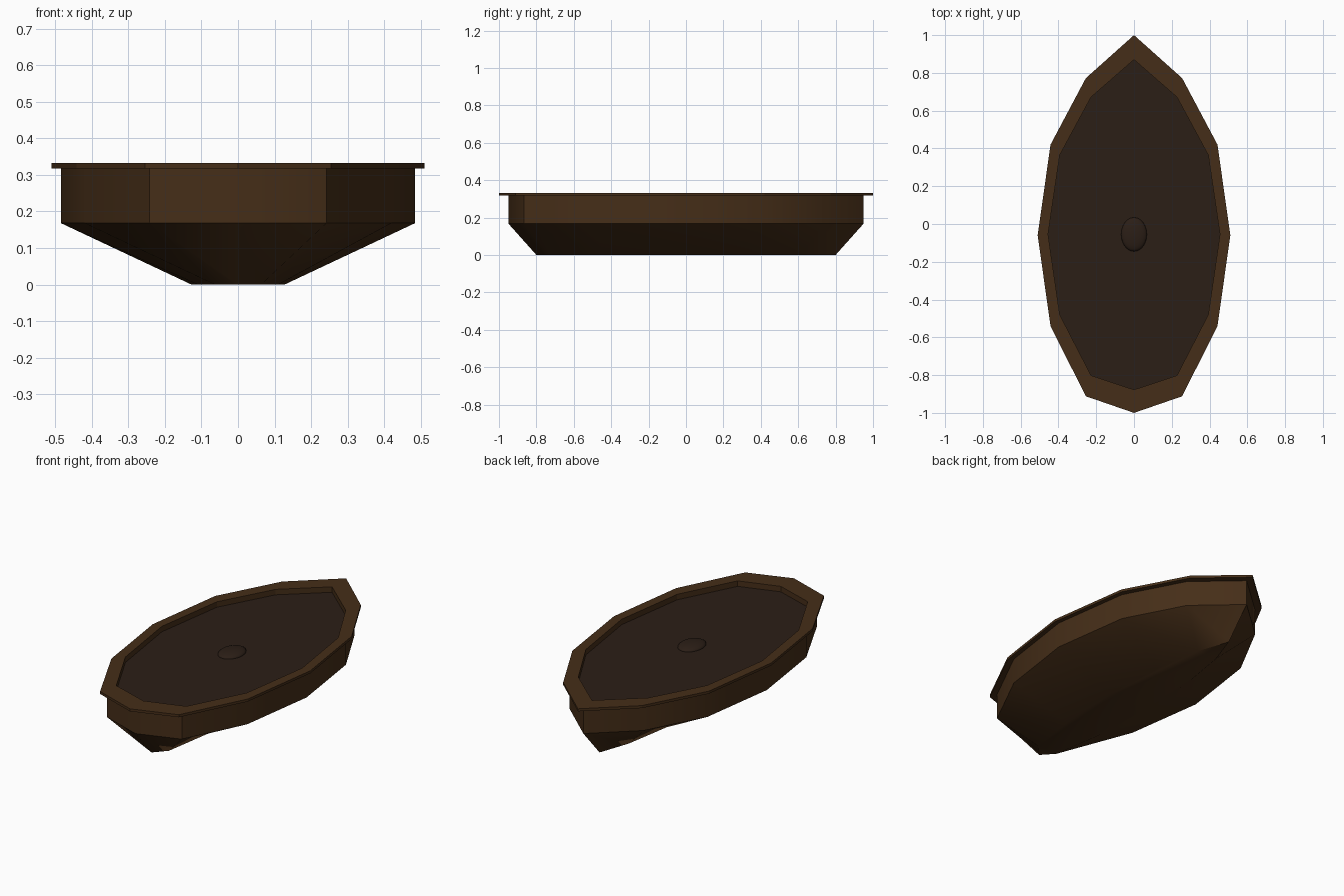
import bpy, bmesh, math

if "Cube" in bpy.data.objects:
    bpy.data.objects.remove(bpy.data.objects["Cube"])

# half outlines (x, y) from bow to stern, mirrored into 12-sided rings
OUTER = [(0, 1.0), (0.255, 0.772), (0.442, 0.42), (0.51, -0.06),
         (0.442, -0.54), (0.255, -0.912), (0, -1.0)]
INNER = [(0, 0.87), (0.227, 0.672), (0.393, 0.365), (0.455, -0.055),
         (0.393, -0.48), (0.227, -0.802), (0, -0.877)]


def ring(half, z, sx=1.0, sy=1.0):
    pts = half + [(-x, y) for x, y in half[-2:0:-1]]
    return [(x * sx, y * sy, z) for x, y in pts]


def material(name, rgb):
    m = bpy.data.materials.new(name)
    m.diffuse_color = (*rgb, 1)
    m.use_nodes = True
    m.node_tree.nodes["Principled BSDF"].inputs["Base Color"].default_value = m.diffuse_color
    return m


def loft(name, rings, mat, close=False, cap_first=False, cap_last=False):
    bm = bmesh.new()
    loops = [[bm.verts.new(p) for p in r] for r in rings]
    pairs = list(zip(loops, loops[1:]))
    if close:
        pairs.append((loops[-1], loops[0]))
    for a, b in pairs:
        n = len(a)
        for i in range(n):
            j = (i + 1) % n
            bm.faces.new((a[i], a[j], b[j], b[i]))
    if cap_first:
        bm.faces.new(loops[0])
    if cap_last:
        bm.faces.new(loops[-1])
    bmesh.ops.recalc_face_normals(bm, faces=bm.faces)
    me = bpy.data.meshes.new(name)
    bm.to_mesh(me)
    bm.free()
    me.materials.append(mat)
    ob = bpy.data.objects.new(name, me)
    bpy.context.collection.objects.link(ob)
    return ob


def smooth(ob, angle):
    bpy.ops.object.select_all(action='DESELECT')
    ob.select_set(True)
    bpy.context.view_layer.objects.active = ob
    bpy.ops.object.shade_smooth_by_angle(angle=math.radians(angle))


wood = material("wood", (0.06, 0.027, 0.009))
dark = material("dark_wood", (0.024, 0.013, 0.008))

# hull: narrow keel floor, flared bilge, upright sides
hull = loft("hull", [ring(OUTER, 0.0, 0.25, 0.8),
                     ring(OUTER, 0.168, 0.95, 0.95),
                     ring(OUTER, 0.317, 0.95, 0.95)], wood, cap_first=True)
smooth(hull, 43)

# overhanging rim with a lip down to the deck
loft("rim", [ring(OUTER, 0.317), ring(OUTER, 0.332), ring(INNER, 0.332),
             ring(INNER, 0.297), ring(OUTER, 0.317, 0.95, 0.95)], wood, close=True)

# sunken deck
loft("deck", [ring(INNER, 0.285), ring(INNER, 0.30)], dark,
     cap_first=True, cap_last=True)

# low domed boss in the middle of the deck
bpy.ops.mesh.primitive_uv_sphere_add(segments=24, ring_count=12, radius=1,
                                     location=(0, -0.055, 0.30))
boss = bpy.context.object
boss.name = "deck_boss"
boss.scale = (0.068, 0.09, 0.022)
bpy.ops.object.transform_apply(location=False, rotation=False, scale=True)
boss.data.materials.append(dark)
smooth(boss, 60)
